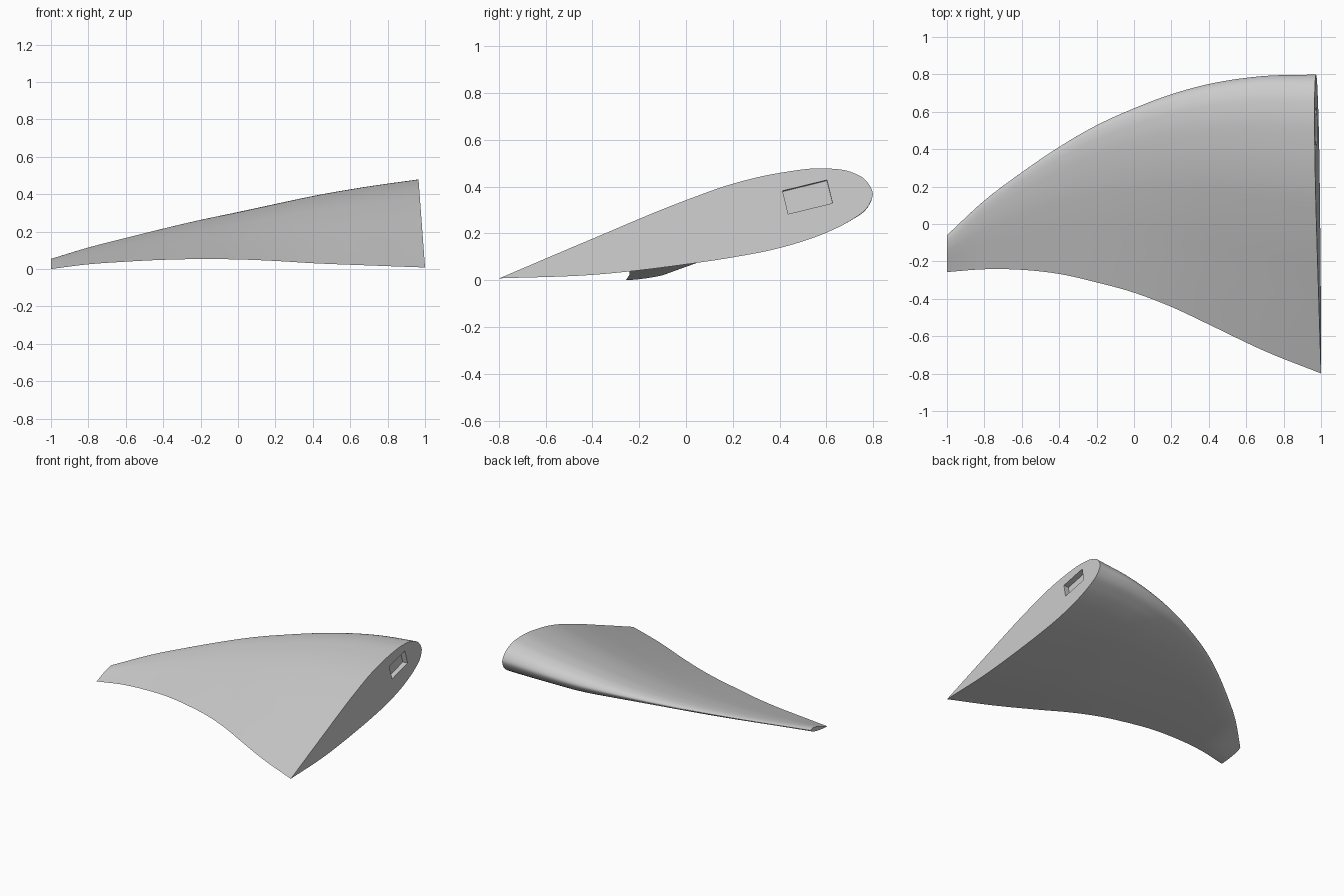
import bpy
import bmesh
from mathutils import Vector, Matrix

if "Cube" in bpy.data.objects:
    bpy.data.objects.remove(bpy.data.objects["Cube"], do_unlink=True)

# Root section (y, z): trailing edge, over the top, round the nose, back underneath
SECTION = [(-.8, .01), (-.4, .18), (0, .345), (.2, .415), (.4, .461), (.6, .48),
           (.7, .466), (.765, .431), (.797, .37), (.775, .315), (.7, .256), (.6, .206),
           (.4, .14), (.2, .1), (0, .07), (-.4, .025), (-.8, .01)]

# Span stations: x, leading y, trailing y, trailing z, thickness relative to the root
STATIONS = [(-1, -.06, -.257, 0, .1), (-.8, .125, -.242, .025, .1),
            (-.6, .275, -.245, .039, .14), (-.4, .41, -.267, .049, .19),
            (-.2, .525, -.312, .053, .26), (0, .615, -.367, .051, .36),
            (.2, .69, -.443, .043, .5), (.4, .745, -.537, .031, .66),
            (.7, .79, -.68, .019, .83), (1, .799, -.799, .008, 1)]
ROOT_LEAN = .074


def smooth_samples(points, knots, steps):
    """Sample a smooth curve through points of any dimension."""
    pts = [Vector(p) for p in points]
    last = len(pts) - 1
    slope = [(pts[i + 1] - pts[i]) / (knots[i + 1] - knots[i]) for i in range(last)]
    tangent = [slope[0]]
    for i in range(1, last):
        before, after = knots[i] - knots[i - 1], knots[i + 1] - knots[i]
        tangent.append((slope[i - 1] * after + slope[i] * before) / (before + after))
    tangent.append(slope[-1])
    result = []
    for i in range(last):
        h = knots[i + 1] - knots[i]
        for k in range(steps):
            u = k / steps
            v = 1 - u
            result.append(pts[i] * (v * v * (1 + 2 * u)) + pts[i + 1] * (u * u * (3 - 2 * u))
                          + tangent[i] * (h * u * v * v) - tangent[i + 1] * (h * u * u * v))
    result.append(pts[-1])
    return result


def make_object(name, bm):
    bmesh.ops.recalc_face_normals(bm, faces=bm.faces)
    mesh = bpy.data.meshes.new(name)
    bm.to_mesh(mesh)
    bm.free()
    obj = bpy.data.objects.new(name, mesh)
    bpy.context.collection.objects.link(obj)
    return obj


# Section as position along the chord and distance above or below the chord line
arc = [0]
for a, b in zip(SECTION, SECTION[1:]):
    arc.append(arc[-1] + (Vector(b) - Vector(a)).length)
outline = smooth_samples(SECTION, arc, 6)[:-1]
start = outline[0]
nose = max(outline, key=lambda p: p.x)
root_chord = nose.x - start.x
pitch = (nose.y - start.y) / root_chord
unit = [((p.x - start.x) / root_chord, p.y - start.y - pitch * (p.x - start.x))
        for p in outline]

# Wing skin: constant pitch, thinning towards the tip, leaning at the root
bm = bmesh.new()
rings = []
for x, lead, trail, z0, thick in smooth_samples(STATIONS, [s[0] for s in STATIONS], 5):
    lean = ROOT_LEAN * (x + 1) / 2
    chord = lead - trail
    ring = []
    for t, offset in unit:
        rise = pitch * chord * t + thick * offset
        ring.append(bm.verts.new((x - lean * rise, trail + chord * t, z0 + rise)))
    rings.append(ring)
for r1, r2 in zip(rings, rings[1:]):
    for i in range(len(r1)):
        j = (i + 1) % len(r1)
        bm.faces.new((r1[i], r1[j], r2[j], r2[i]))
bm.faces.new(rings[0])
bm.faces.new(rings[-1])
wing = make_object("wing", bm)

# Shallow rectangular socket cut square into the root face
normal = Vector((1, 0, ROOT_LEAN)).normalized()
along = Vector((0, .195, .048)).normalized()
along = (along - normal * along.dot(normal)).normalized()
up = normal.cross(along)
frame = Matrix((normal, along, up)).transposed().to_4x4()
frame.translation = (1 - ROOT_LEAN * .346, .52, .356)
bm = bmesh.new()
bmesh.ops.create_cube(bm, size=1, matrix=frame @ Matrix.Diagonal((.08, .195, .102, 1)))
cutter = make_object("socket_cutter", bm)
cutter.hide_render = True

cut = wing.modifiers.new("socket", 'BOOLEAN')
cut.operation = 'DIFFERENCE'
cut.solver = 'EXACT'
cut.object = cutter
bpy.ops.object.select_all(action='DESELECT')
bpy.context.view_layer.objects.active = wing
wing.select_set(True)
bpy.ops.object.modifier_apply(modifier=cut.name)
bpy.data.objects.remove(cutter, do_unlink=True)

# Single plain grey
grey = bpy.data.materials.new("light grey")
grey.use_nodes = True
color = (.6, .6, .6, 1)
grey.diffuse_color = color
grey.node_tree.nodes["Principled BSDF"].inputs["Base Color"].default_value = color
wing.data.materials.clear()
wing.data.materials.append(grey)
for face in wing.data.polygons:
    face.material_index = 0
bpy.ops.object.shade_smooth_by_angle(angle=.6)
